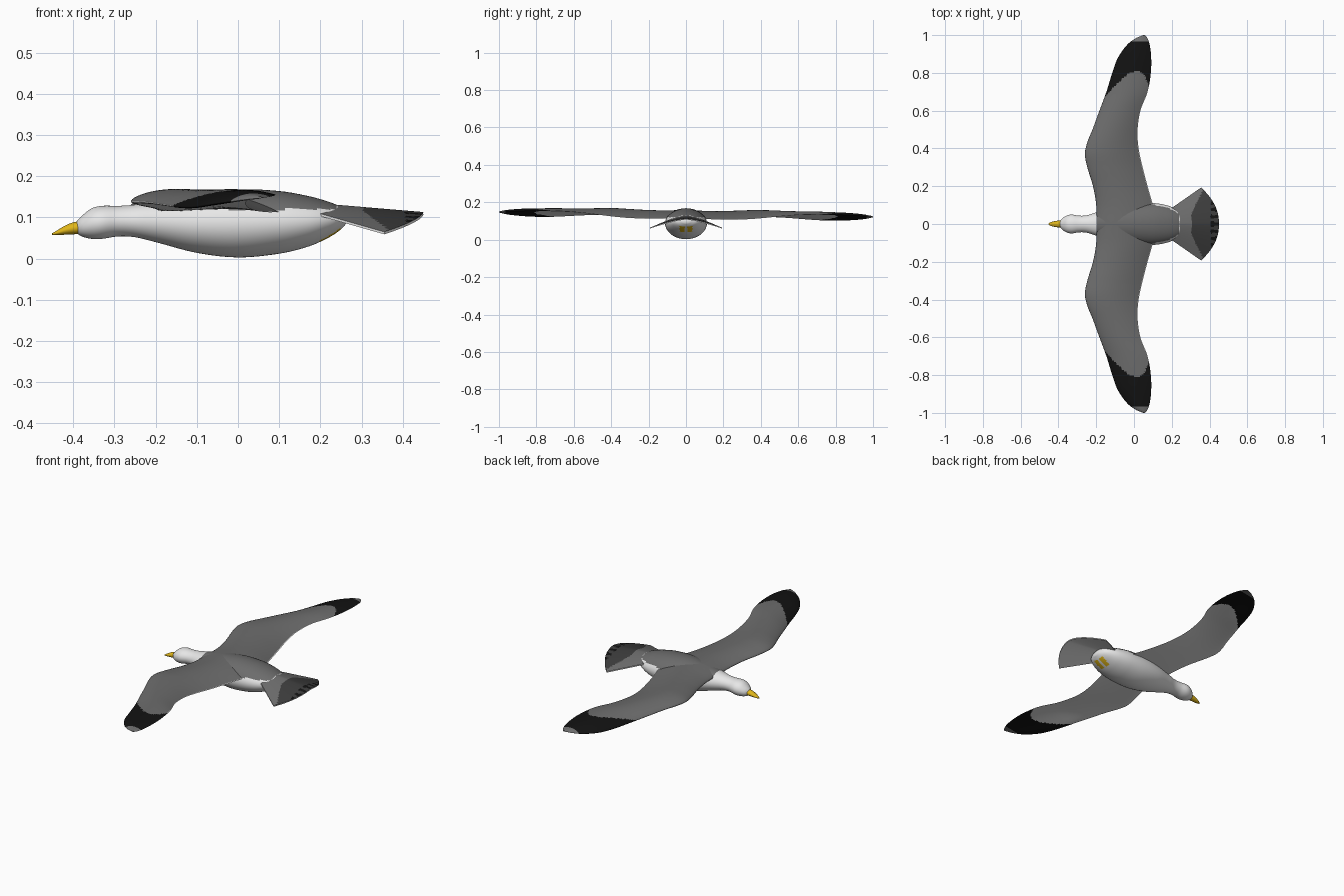
import bpy, bmesh, math

if "Cube" in bpy.data.objects:
    bpy.data.objects.remove(bpy.data.objects["Cube"])


def material(name, rgb):
    m = bpy.data.materials.new(name)
    m.diffuse_color = (*rgb, 1)
    m.use_nodes = True
    m.node_tree.nodes["Principled BSDF"].inputs["Base Color"].default_value = m.diffuse_color
    return m


MATS = [material("white plumage", (0.85, 0.85, 0.85)),
        material("grey plumage", (0.15, 0.15, 0.15)),
        material("black feathers", (0.006, 0.006, 0.006)),
        material("dark tail grey", (0.045, 0.045, 0.045)),
        material("yellow", (0.75, 0.47, 0.01))]
WHITE, GREY, BLACK, DARK, YELLOW = range(5)


def sample(table, t):
    """Smooth interpolation of table rows (t, a, b, ...)."""
    n = len(table)
    t = min(max(t, table[0][0]), table[-1][0])
    i = max(k for k in range(n - 1) if table[k][0] <= t)
    p, q = table[i], table[i + 1]
    h = q[0] - p[0]
    f = (t - p[0]) / h

    def slope(k, c):
        a, b = table[max(k - 1, 0)], table[min(k + 1, n - 1)]
        return (b[c] - a[c]) / (b[0] - a[0])
    return [(2*f**3 - 3*f*f + 1) * p[c] + (f**3 - 2*f*f + f) * h * slope(i, c)
            + (3*f*f - 2*f**3) * q[c] + (f**3 - f*f) * h * slope(i + 1, c)
            for c in range(1, len(p))]


def loft(name, rings, rule):
    """Skin closed rings, cap the ends, colour each face by rule(centre, normal)."""
    bm = bmesh.new()
    rows = [[bm.verts.new(p) for p in ring] for ring in rings]
    for a, b in zip(rows, rows[1:]):
        for k in range(len(a)):
            j = (k + 1) % len(a)
            bm.faces.new((a[k], a[j], b[j], b[k]))
    bm.faces.new(rows[0])
    bm.faces.new(rows[-1])
    bmesh.ops.recalc_face_normals(bm, faces=bm.faces[:])
    bm.normal_update()
    for f in bm.faces:
        f.material_index = rule(f.calc_center_median(), f.normal)
    me = bpy.data.meshes.new(name)
    bm.to_mesh(me)
    bm.free()
    for m in MATS:
        me.materials.append(m)
    ob = bpy.data.objects.new(name, me)
    bpy.context.collection.objects.link(ob)
    bpy.ops.object.select_all(action='DESELECT')
    ob.select_set(True)
    bpy.context.view_layer.objects.active = ob
    bpy.ops.object.shade_smooth_by_angle(angle=math.radians(50))
    return ob


def tube(name, table, steps, sides, rule):
    """Elliptical tube along x; table rows are (x, top, bottom, half width)."""
    x0, x1 = table[0][0], table[-1][0]
    rings = []
    for i in range(steps + 1):
        # stations crowd towards both ends
        f = i / steps
        f = 0.6 * f + 0.4 * (1 - math.cos(math.pi * f)) / 2
        x = x0 + (x1 - x0) * f
        top, bot, w = sample(table, x)
        rings.append([(x, w * math.cos(a), (top + bot) / 2 + (top - bot) / 2 * math.sin(a))
                      for a in (2 * math.pi * k / sides for k in range(sides))])
    return loft(name, rings, rule)


# Body with head, grey saddle and feet tucked flat under the rump
BODY = [(-0.392, 0.09, 0.062, 0.014), (-0.38, 0.103, 0.054, 0.03), (-0.355, 0.122, 0.048, 0.045),
        (-0.33, 0.128, 0.048, 0.05), (-0.29, 0.128, 0.054, 0.044), (-0.25, 0.131, 0.052, 0.046),
        (-0.2, 0.14, 0.04, 0.062), (-0.1, 0.157, 0.014, 0.093), (0, 0.168, 0.003, 0.109),
        (0.1, 0.164, 0.012, 0.111), (0.17, 0.152, 0.029, 0.1), (0.22, 0.138, 0.051, 0.08),
        (0.25, 0.125, 0.071, 0.055), (0.265, 0.11, 0.088, 0.02)]


def body_colour(c, n):
    if 0.2 < c.x < 0.25 and c.z < 0.076 and 0.008 < abs(c.y) < 0.034:
        return YELLOW
    if -0.2 < c.x < 0.24 and c.z > 0.12 and n.z > 0.25:
        return GREY
    return WHITE


tube("body", BODY, 100, 64, body_colour)

# Hooked beak
BEAK = [(-0.452, 0.061, 0.057, 0.003), (-0.44, 0.068, 0.057, 0.01), (-0.42, 0.08, 0.058, 0.015),
        (-0.4, 0.088, 0.059, 0.018), (-0.37, 0.093, 0.06, 0.02)]
tube("beak", BEAK, 16, 20, lambda c, n: YELLOW)

# Wing plan: span, leading x, trailing x, leading z, trailing z
WING = [(0, -0.2, 0.12, 0.122, 0.115), (0.1, -0.2, 0.1, 0.122, 0.112),
        (0.2, -0.217, 0.072, 0.126, 0.11), (0.3, -0.247, 0.046, 0.131, 0.112),
        (0.37, -0.26, 0.03, 0.134, 0.117), (0.43, -0.248, 0.021, 0.134, 0.123),
        (0.5, -0.22, 0.019, 0.131, 0.131), (0.6, -0.183, 0.034, 0.124, 0.14),
        (0.7, -0.146, 0.072, 0.117, 0.145), (0.8, -0.115, 0.089, 0.115, 0.145),
        (0.88, -0.085, 0.091, 0.118, 0.143), (0.95, -0.035, 0.083, 0.124, 0.139),
        (0.985, 0.012, 0.07, 0.13, 0.136), (1.0, 0.05, 0.058, 0.134, 0.135)]


def wing_colour(c, n):
    s = abs(c.y)
    le, te = sample(WING, s)[:2]
    u = (c.x - le) / (te - le)
    if s > 0.968:
        return GREY
    edge = 0.81 - (0.14 * ((0.65 - u) / 0.65) ** 2 if u < 0.65 else 0.08 * ((u - 0.65) / 0.35) ** 2)
    if s > edge:
        return BLACK
    return GREY if n.z > 0 and u < 0.985 else WHITE


def wing(name, side):
    spans, chord = 110, 28
    rings = []
    for i in range(spans + 1):
        s = math.sin(math.pi / 2 * i / spans) * 0.5 + 0.5 * i / spans
        le, te, zl, zt = sample(WING, s)
        c = te - le
        ring = []
        for k in range(2 * chord):
            # over the top to the trailing edge, then back underneath
            a = math.pi * k / chord
            u = (1 - math.cos(a)) / 2
            thick = 0.15 * c * math.sqrt(u) * (1 - u) + 0.002 * math.sin(math.pi * u)
            camber = 0.26 * c * u * (1 - u)
            z = zl + (zt - zl) * u + camber + (thick if k < chord else -thick)
            ring.append((le + c * u, side * s, z - 0.013 * side * s))
        rings.append(ring)
    loft(name, rings, wing_colour)


wing("left_wing", -1)
wing("right_wing", 1)


# Fan tail drooping at the sides
def tail_colour(c, n):
    if n.z < 0.2:
        return WHITE
    if c.x > 0.405 and abs(c.y) < 0.12 and math.sin(abs(c.y) * 170 + 1.2) > 0:
        return BLACK
    if c.x > 0.305 + 0.5 * abs(abs(c.y) - 0.06) * (abs(c.y) > 0.06):
        return DARK
    return GREY


rings = []
for i in range(41):
    u = i / 40
    ring = []
    for k in range(98):
        v = -1 + 2 * k / 48 if k < 49 else 1 - 2 * (k - 49) / 48
        r = abs(v)
        x = 0.2 + u * (0.155 + 0.095 * (1 - r ** 2.2))
        y = v * (0.085 + 0.108 * u)
        z = 0.131 - 0.021 * u - (0.025 + 0.023 * u) * r ** 1.4
        ring.append((x, y, z + (0.003 if k < 49 else -0.003)))
    rings.append(ring)
loft("tail", rings, tail_colour)
